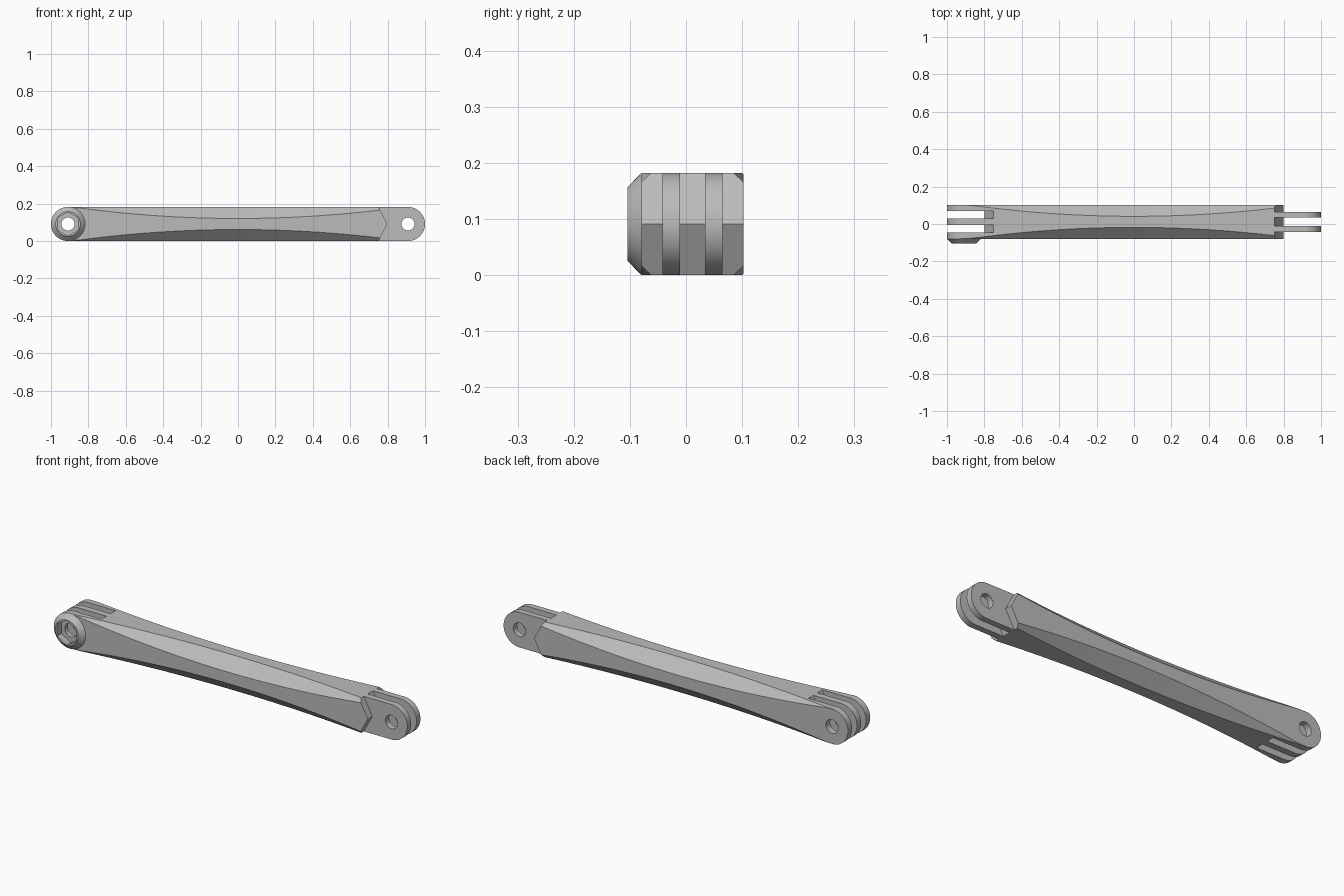
import bpy
import bmesh
from math import sin, cos, pi

cube = bpy.data.objects.get("Cube")
if cube:
    bpy.data.objects.remove(cube, do_unlink=True)

R = 0.091            # half height and end radius
MID = 0.0115         # centre of the arm across y
PIVOT = 1 - R        # distance of each pivot hole from the middle
FRONT = MID - R      # front face of the arm
HOLE = 0.035
FAR = 0.3

grey = bpy.data.materials.new("matte grey")
grey.use_nodes = True
grey.diffuse_color = (0.5, 0.5, 0.5, 1)
grey.node_tree.nodes["Principled BSDF"].inputs["Base Color"].default_value = (0.5, 0.5, 0.5, 1)


def skin(name, rings):
    """Closed solid through rings that have equal point counts."""
    bm = bmesh.new()
    loops = [[bm.verts.new(p) for p in ring] for ring in rings]
    for a, b in zip(loops, loops[1:]):
        for i in range(len(a)):
            j = (i + 1) % len(a)
            bm.faces.new((a[i], a[j], b[j], b[i]))
    bm.faces.new(loops[0])
    bm.faces.new(loops[-1])
    bmesh.ops.recalc_face_normals(bm, faces=bm.faces)
    mesh = bpy.data.meshes.new(name)
    bm.to_mesh(mesh)
    bm.free()
    mesh.materials.append(grey)
    obj = bpy.data.objects.new(name, mesh)
    bpy.context.collection.objects.link(obj)
    return obj


def prism(name, outline, y0, y1):
    return skin(name, [[(x, y, z) for x, z in outline] for y in (y0, y1)])


def arc(cx, r, start, end, n):
    return [(cx + r * cos(start + (end - start) * i / n),
             R + r * sin(start + (end - start) * i / n)) for i in range(n + 1)]


def circle(cx, r, n=64, turn=0.0):
    return arc(cx, r, turn, turn + 2 * pi, n)[:-1]


def cut(obj, cutter):
    cutter.hide_render = True
    mod = obj.modifiers.new("cut", "BOOLEAN")
    mod.operation = "DIFFERENCE"
    mod.solver = "EXACT"
    mod.object = cutter
    bpy.context.view_layer.objects.active = obj
    bpy.ops.object.modifier_apply(modifier=mod.name)
    bpy.data.objects.remove(cutter, do_unlink=True)


# Arm: square bar whose corner chamfers swell toward the middle
def section(x):
    c = max(0.0615 - 0.078 * x * x, 0.002)
    f = R - c
    corners = [(R, f), (f, R), (-f, R), (-R, f), (-R, -f), (-f, -R), (f, -R), (R, -f)]
    return [(x, MID + y, R + z) for y, z in corners]


steps = 48
arm = skin("arm", [section(-1.05 + 1.9 * i / steps) for i in range(steps + 1)])

# Pointed right end and rounded left end
cut(arm, prism("point_cutter", [(0.7, -R), (0.8, R), (0.7, 3 * R), (1.2, 3 * R), (1.2, -R)], -FAR, FAR))
cut(arm, prism("round_cutter", arc(-PIVOT, R, pi / 2, 3 * pi / 2, 40)
               + [(-PIVOT, -FAR), (-1.2, -FAR), (-1.2, FAR), (-PIVOT, FAR)], -FAR, FAR))

# Two slots leave three prongs on the left end
slot = [(-1.2, -R), (-0.7, -R), (-0.8, R), (-0.7, 3 * R), (-1.2, 3 * R)]
for side in (-1, 1):
    cut(arm, prism("slot_cutter", slot, MID + side * 0.017, MID + side * 0.057))
cut(arm, prism("hole_cutter", circle(-PIVOT, HOLE), -FAR, FAR))

# Tapered nut boss on the front prong, with a hexagonal pocket
boss = skin("nut_boss", [[(x, y, z) for x, z in circle(-PIVOT, r)]
                         for y, r in ((FRONT, R), (-0.104, 0.066))])
for part in (arm, boss):
    cut(part, prism("hex_cutter", circle(-PIVOT, 0.064, 6, pi / 2), -FAR, FRONT + 0.01))

# Two prongs on the right end
tongue = [(0.75, 2 * R), (0.8, R), (0.75, 0)] + arc(PIVOT, R, -pi / 2, pi / 2, 40)
parts = [arm, boss]
for side, name in ((-1, "front_prong"), (1, "back_prong")):
    prong = prism(name, tongue, MID + side * 0.022, MID + side * 0.0535)
    cut(prong, prism("hole_cutter", circle(PIVOT, HOLE), -FAR, FAR))
    parts.append(prong)

# Smooth the round walls, keep the edges crisp
bpy.ops.object.select_all(action="DESELECT")
for part in parts:
    part.select_set(True)
bpy.context.view_layer.objects.active = arm
bpy.ops.object.shade_smooth_by_angle(angle=pi / 6)
